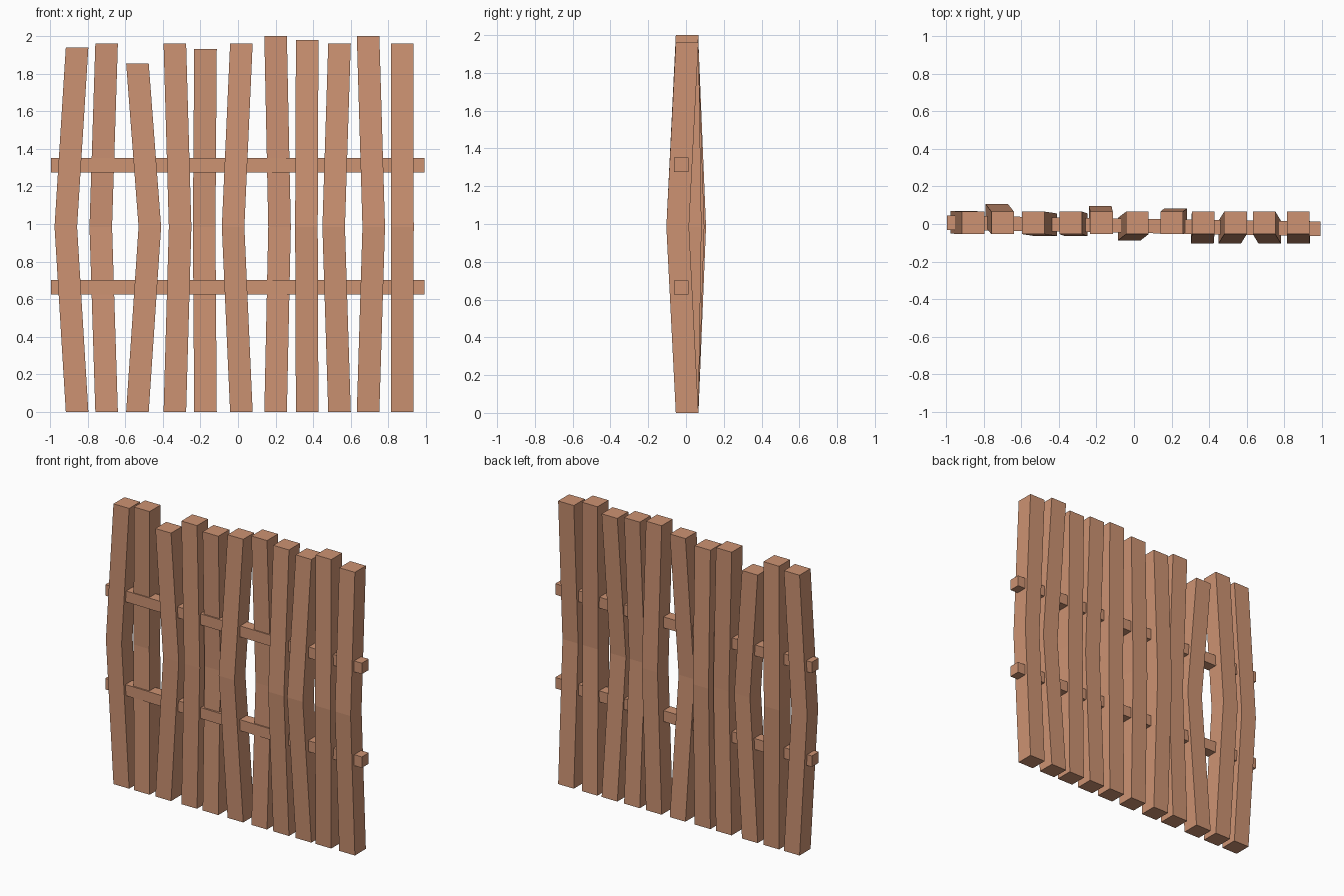
import bpy, bmesh

if "Cube" in bpy.data.objects:
    bpy.data.objects.remove(bpy.data.objects["Cube"])

wood = bpy.data.materials.new("warm_wood")
wood.diffuse_color = (0.61, 0.29, 0.17, 1)
wood.use_nodes = True
wood.node_tree.nodes["Principled BSDF"].inputs["Base Color"].default_value = wood.diffuse_color


def loft(name, rings):
    """Closed solid through a list of four-point rings."""
    bm = bmesh.new()
    loops = [[bm.verts.new(p) for p in ring] for ring in rings]
    for a, b in zip(loops, loops[1:]):
        for i in range(4):
            j = (i + 1) % 4
            bm.faces.new((a[i], a[j], b[j], b[i]))
    bm.faces.new(loops[0][::-1])
    bm.faces.new(loops[-1])
    bmesh.ops.recalc_face_normals(bm, faces=bm.faces)
    mesh = bpy.data.meshes.new(name)
    bm.to_mesh(mesh)
    bm.free()
    mesh.materials.append(wood)
    obj = bpy.data.objects.new(name, mesh)
    bpy.context.collection.objects.link(obj)
    return obj


SQUARE = ((-1, -1), (1, -1), (1, 1), (-1, 1))
HALF = 0.06      # half the plank thickness
MID_Z = 0.985    # height of the bend
Y0 = 0.006       # plank end centre in y

# Bent upright planks: centre x, bend in x, bend in y, height
planks = [
    (-0.856, -0.060, 0.003, 1.94),
    (-0.699, -0.031, 0.040, 1.96),
    (-0.535, 0.066, -0.010, 1.855),
    (-0.336, 0.028, -0.010, 1.96),
    (-0.173, -0.007, 0.031, 1.93),
    (0.018, -0.044, -0.034, 1.96),
    (0.200, 0.021, 0.016, 2.00),
    (0.368, -0.004, -0.050, 1.98),
    (0.540, -0.031, -0.050, 1.96),
    (0.692, 0.030, -0.050, 2.00),
    (0.873, 0.002, -0.050, 1.96),
]
for n, (x, bx, by, top) in enumerate(planks, 1):
    stations = ((x, Y0, 0), (x + bx, Y0 + by, MID_Z), (x, Y0, top))
    loft(f"plank_{n}", [[(cx + HALF * u, cy + HALF * v, z) for u, v in SQUARE]
                        for cx, cy, z in stations])

# Two rails, slightly skewed in plan
for name, z in (("lower_rail", 0.664), ("upper_rail", 1.313)):
    loft(name, [[(x, y + 0.038 * u, z + 0.038 * v) for u, v in SQUARE]
                for x, y in ((-0.995, 0.007), (0.993, -0.026))])
